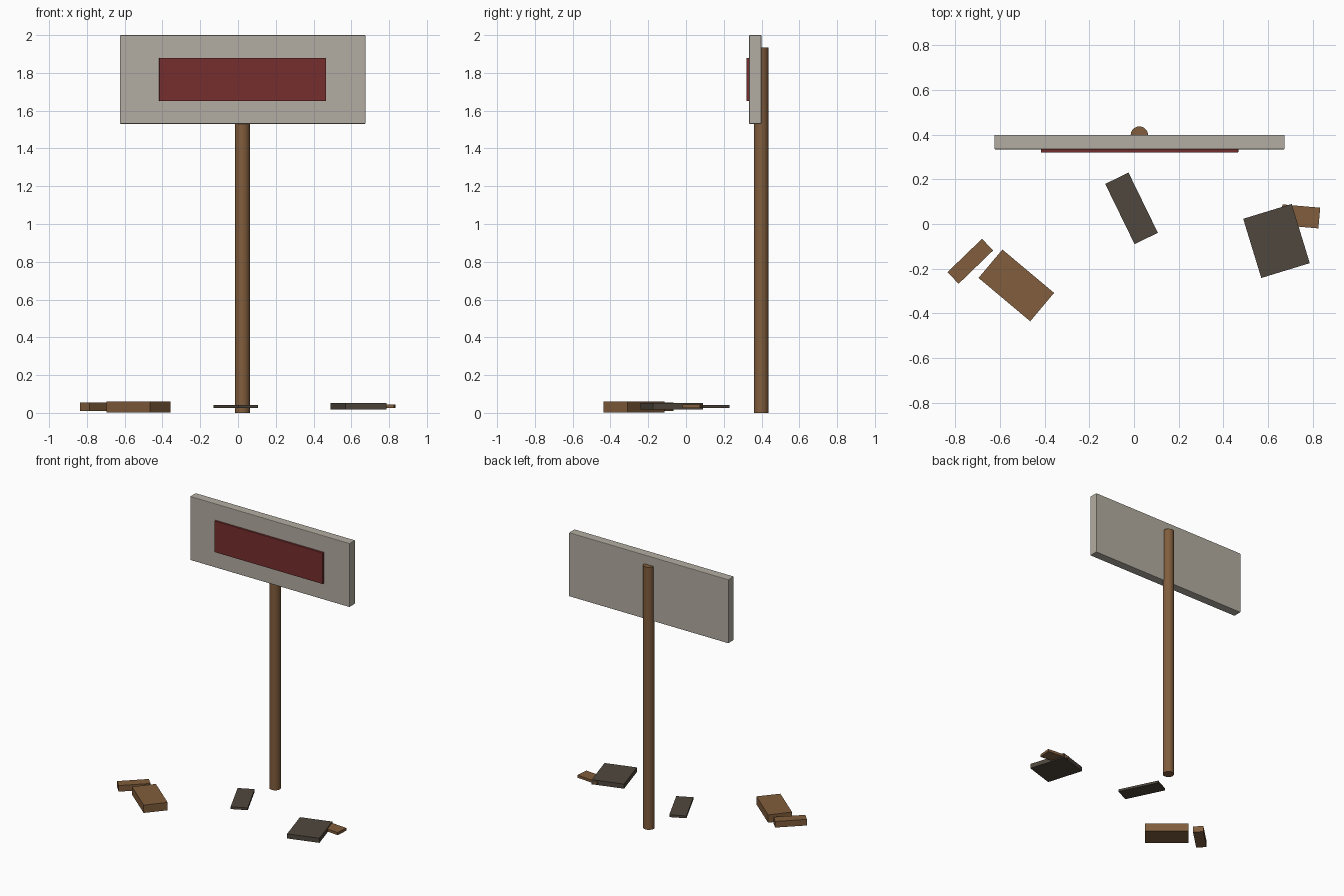
import bpy
from math import radians

cube = bpy.data.objects.get("Cube")
if cube:
    bpy.data.objects.remove(cube, do_unlink=True)


def material(name, rgb):
    m = bpy.data.materials.new(name)
    m.use_nodes = True
    m.diffuse_color = (*rgb, 1)
    m.node_tree.nodes["Principled BSDF"].inputs["Base Color"].default_value = (*rgb, 1)
    return m


stone = material("pale grey", (0.45, 0.42, 0.36))
red = material("dark red", (0.18, 0.027, 0.027))
wood = material("brown wood", (0.22, 0.11, 0.046))
char = material("charred wood", (0.08, 0.064, 0.047))


def finish(obj, name, mat, bevel):
    obj.name = name
    obj.data.materials.append(mat)
    if bevel:
        mod = obj.modifiers.new("edge_bevel", "BEVEL")
        mod.width = bevel
        mod.segments = 2
        mod.limit_method = "ANGLE"
        mod.angle_limit = radians(40)
    return obj


def box(name, x, y, size, z, mat, turn=0, bevel=0.0):
    """Box centred on x, y, spanning the z range, turned about z in degrees."""
    bpy.ops.mesh.primitive_cube_add(size=1, location=(x, y, sum(z) / 2))
    obj = bpy.context.object
    obj.scale = (*size, z[1] - z[0])
    bpy.ops.object.transform_apply(location=False, rotation=False, scale=True)
    obj.rotation_euler.z = radians(turn)
    return finish(obj, name, mat, bevel)


# Post
bpy.ops.mesh.primitive_cylinder_add(vertices=24, radius=0.039, depth=1.935,
                                    location=(0.024, 0.398, 0.9675))
bpy.ops.object.shade_smooth_by_angle(angle=radians(35))
finish(bpy.context.object, "post", wood, 0)

# Sign board and its raised panel
box("sign_board", 0.025, 0.367, (1.3, 0.065), (1.53, 2.0), stone, bevel=0.004)
box("sign_panel", 0.025, 0.329, (0.884, 0.018), (1.65, 1.88), red, bevel=0.002)

# Scattered planks on the ground
box("small_brown_plank", -0.733, -0.167, (0.215, 0.072), (0.01, 0.055), wood, 44)
box("large_brown_plank", -0.527, -0.275, (0.302, 0.166), (0.003, 0.061), wood, -40)
box("thin_dark_plank", -0.011, 0.07, (0.116, 0.3), (0.025, 0.042), char, 26)
box("wide_dark_plank", 0.638, -0.076, (0.227, 0.277), (0.018, 0.052), char, 17)
box("brown_chip", 0.745, 0.034, (0.17, 0.093), (0.026, 0.045), wood, -5)
